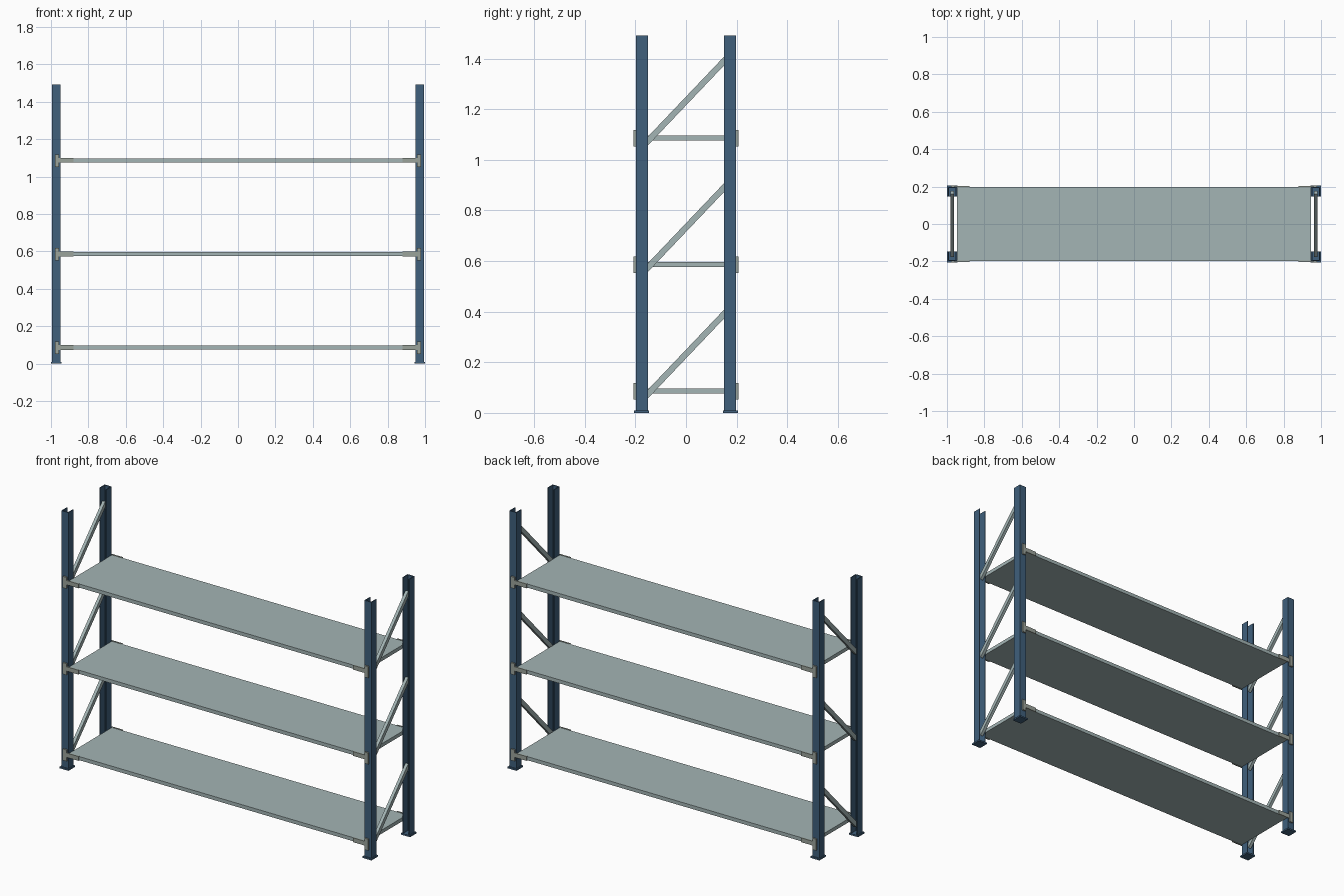
import bpy, bmesh, math
from mathutils import Matrix, Vector

if "Cube" in bpy.data.objects:
    bpy.data.objects.remove(bpy.data.objects["Cube"])

def material(name, rgb):
    m = bpy.data.materials.new(name)
    m.diffuse_color = (*rgb, 1)
    m.use_nodes = True
    m.node_tree.nodes["Principled BSDF"].inputs["Base Color"].default_value = m.diffuse_color
    return m

BLUE = material("blue paint", (0.05, 0.115, 0.2))
STEEL = material("pale grey steel", (0.37, 0.46, 0.46))
BRACKET = material("warm grey steel", (0.33, 0.37, 0.33))

def finish(bm, name, mat):
    bmesh.ops.recalc_face_normals(bm, faces=bm.faces)
    me = bpy.data.meshes.new(name)
    bm.to_mesh(me)
    bm.free()
    me.materials.append(mat)
    ob = bpy.data.objects.new(name, me)
    bpy.context.collection.objects.link(ob)
    return ob

def box(name, mat, lo, hi):
    lo = Vector(lo)
    hi = Vector(hi)
    bm = bmesh.new()
    bmesh.ops.create_cube(bm, size=1)
    for v in bm.verts:
        v.co = Vector([(lo[i] + hi[i]) / 2 + v.co[i] * (hi[i] - lo[i]) for i in range(3)])
    return finish(bm, name, mat)

PX, PY, HW = 0.9715, 0.174, 0.0225    # post centre and half width
Y0, Y1, T = 0.150, 0.198, 0.005       # channel inner/outer y and wall
LEVELS = [0, 0.5, 1.0]

# Upright channels, open towards the opposite post, with foot plates
def post(sx, sy, label):
    profile = [(-HW, Y0), (-HW, Y1), (HW, Y1), (HW, Y0), (HW - T, Y0),
               (HW - T, Y1 - T), (-HW + T, Y1 - T), (-HW + T, Y0)]
    bm = bmesh.new()
    face = bm.faces.new([bm.verts.new((sx * PX + x, sy * y, 0.008)) for x, y in profile])
    ext = bmesh.ops.extrude_face_region(bm, geom=[face])
    for v in ext["geom"]:
        if isinstance(v, bmesh.types.BMVert):
            v.co.z = 1.492
    finish(bm, label + "_post", BLUE)
    cx, cy = sx * PX, sy * 0.1765
    box(label + "_foot_plate", BLUE, (cx - 0.0285, cy - 0.0295, 0), (cx + 0.0285, cy + 0.0295, 0.009))

def span(s, a, b):
    return tuple(sorted((s * a, s * b)))

# Clip on the outside of a post, with an arm along the shelf edge
def bracket(sx, sy, z, label):
    x0, x1 = span(sx, 0.956, 0.979)
    y0, y1 = span(sy, 0.197, 0.207)
    box(label + "_clip", BRACKET, (x0, y0, z + 0.052), (x1, y1, z + 0.118))
    x0, x1 = span(sx, 0.88, 0.972)
    y0, y1 = span(sy, 0.196, 0.204)
    box(label + "_arm", BRACKET, (x0, y0, z + 0.074), (x1, y1, z + 0.099))

for sx, side in ((-1, "left"), (1, "right")):
    for sy, end in ((-1, "front"), (1, "back")):
        post(sx, sy, f"{end}_{side}")
        for i, z in enumerate(LEVELS):
            bracket(sx, sy, z, f"{end}_{side}_{i + 1}")
    # Diagonal end braces
    for i, z in enumerate(LEVELS):
        slope, reach = 1.05, 0.168
        bm = bmesh.new()
        bmesh.ops.create_cube(bm, size=1)
        length = 2 * reach * math.hypot(1, slope)
        m = (Matrix.Translation((sx * PX, 0, z + 0.2325))
             @ Matrix.Rotation(math.atan(slope), 4, 'X')
             @ Matrix.Diagonal((0.018, length, 0.024, 1)))
        bm.transform(m)
        finish(bm, f"{side}_brace_{i + 1}", STEEL)

# Shelves
for i, z in enumerate(LEVELS):
    box(f"shelf_{i + 1}", STEEL, (-0.946, -0.198, z + 0.076), (0.946, 0.198, z + 0.097))
